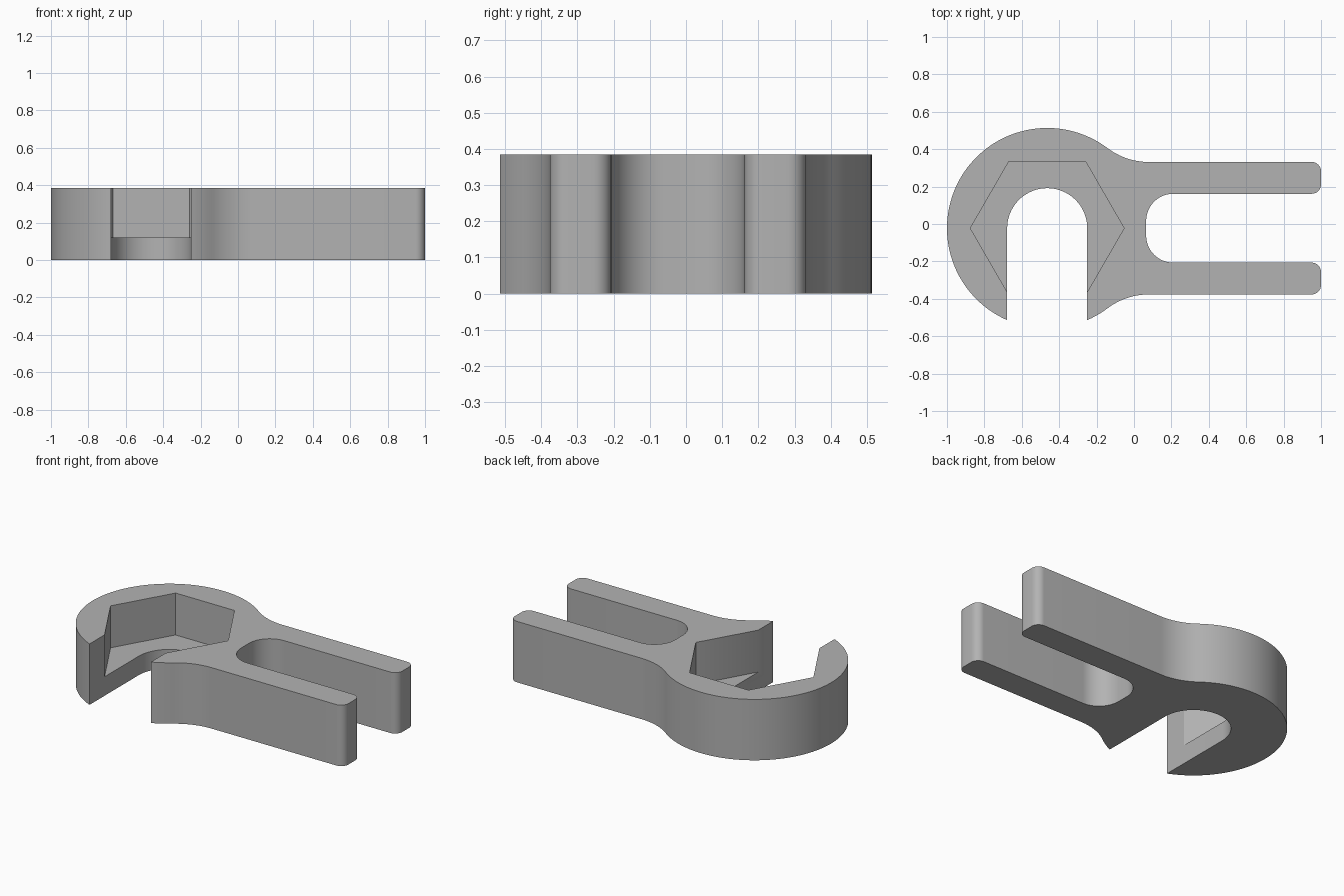
import bpy, bmesh
from math import pi, cos, sin, atan2, hypot

if "Cube" in bpy.data.objects:
    bpy.data.objects.remove(bpy.data.objects["Cube"])

CX, CY = -0.464, -0.0225        # centre of the round head
HEAD_R, HEX_R, JAW_R = 0.536, 0.411, 0.214
HEIGHT, FLOOR = 0.385, 0.12
ARM_OUT, ARM_IN = 0.354, 0.184  # distances from the centre line
TIP, FORK = 1 - CX, 0.065 - CX  # measured from the head centre
TIP_R, FORK_R, FILLET_X = 0.05, 0.145, 0.544

grey = bpy.data.materials.new("grey plastic")
grey.use_nodes = True
grey.diffuse_color = (0.45, 0.45, 0.45, 1)
grey.node_tree.nodes["Principled BSDF"].inputs["Base Color"].default_value = grey.diffuse_color


def arc(x, y, r, start, end, steps):
    angles = [start + (end - start) * i / steps for i in range(steps + 1)]
    return [(x + r * cos(a), y + r * sin(a)) for a in angles]


def prism(name, points, z0, z1):
    bm = bmesh.new()
    face = bm.faces.new([bm.verts.new((x + CX, y + CY, z0)) for x, y in points])
    top = bmesh.ops.extrude_face_region(bm, geom=[face])["geom"]
    bmesh.ops.translate(bm, vec=(0, 0, z1 - z0),
                        verts=[v for v in top if isinstance(v, bmesh.types.BMVert)])
    bmesh.ops.recalc_face_normals(bm, faces=bm.faces)
    mesh = bpy.data.meshes.new(name)
    bm.to_mesh(mesh)
    bm.free()
    mesh.materials.append(grey)
    obj = bpy.data.objects.new(name, mesh)
    bpy.context.collection.objects.link(obj)
    return obj


# Outline: fork corner, rounded arm tip, tangent fillet, head; mirrored below
fillet_r = ((FILLET_X**2 + ARM_OUT**2 - HEAD_R**2) / (2 * (HEAD_R - ARM_OUT)))
fillet_y = ARM_OUT + fillet_r
meet = atan2(fillet_y, FILLET_X)
upper = arc(FORK + FORK_R, ARM_IN - FORK_R, FORK_R, pi, pi / 2, 16)
upper += arc(TIP - TIP_R, ARM_IN + TIP_R, TIP_R, -pi / 2, 0, 8)
upper += arc(TIP - TIP_R, ARM_OUT - TIP_R, TIP_R, 0, pi / 2, 8)
upper += arc(FILLET_X, fillet_y, fillet_r, -pi / 2, meet - pi, 16)
upper += arc(0, 0, HEAD_R, meet, pi, 48)[1:]
lower = [(x, -y) for x, y in reversed(upper[:-1])]
body = prism("forked_wrench_body", upper + lower, 0, HEIGHT)

# Hexagonal pocket and open jaw slot
pocket = prism("hex_pocket_cutter", arc(0, 0, HEX_R, 0, 5 * pi / 3, 5), FLOOR, HEIGHT + 0.2)
jaw = prism("jaw_slot_cutter",
            arc(0, 0, JAW_R, 0, pi, 40) + [(-JAW_R, -1), (JAW_R, -1)], -0.2, HEIGHT + 0.3)

bpy.ops.object.select_all(action="DESELECT")
bpy.context.view_layer.objects.active = body
body.select_set(True)
for cutter in (pocket, jaw):
    cut = body.modifiers.new(cutter.name, "BOOLEAN")
    cut.operation, cut.solver, cut.object = "DIFFERENCE", "EXACT", cutter
    bpy.ops.object.modifier_apply(modifier=cut.name)
    bpy.data.objects.remove(cutter)
bpy.ops.object.shade_smooth_by_angle(angle=pi / 6)
